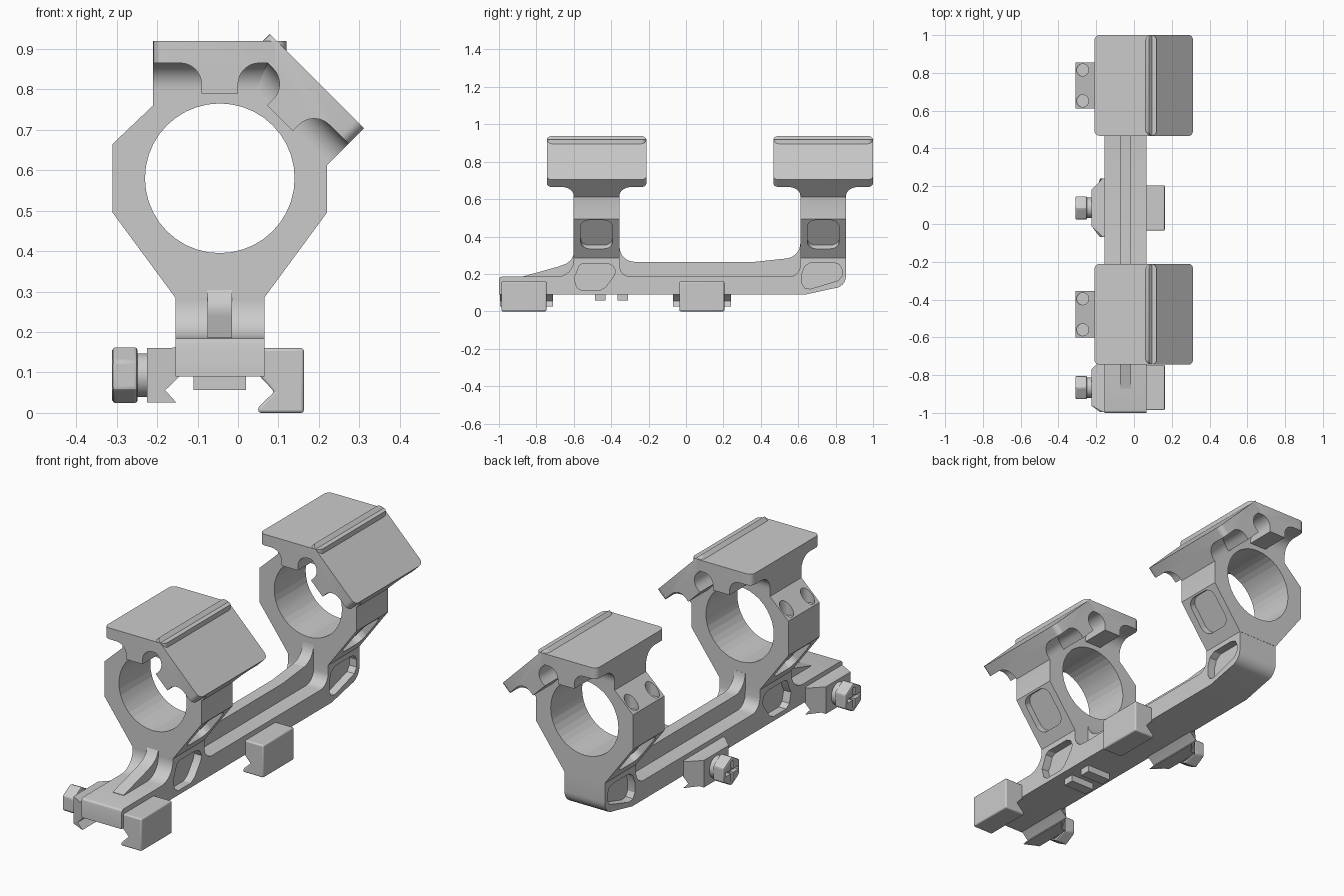
import bpy, bmesh, math
from mathutils import Matrix, Vector

if "Cube" in bpy.data.objects:
    bpy.data.objects.remove(bpy.data.objects["Cube"])

CX, CZ = -0.045, 0.58          # ring axis
RINGS = (-0.478, 0.7335)       # ring positions along y
CLAMPS = (-0.866, 0.085)       # clamp positions along y
HALF = 0.1225                  # half ring thickness


def arc(cx, cy, r, a0, a1, n=8):
    return [(cx + r * math.cos(math.radians(a0 + (a1 - a0) * i / n)),
             cy + r * math.sin(math.radians(a0 + (a1 - a0) * i / n))) for i in range(n + 1)]


def finish(name, bm, smooth=True):
    bmesh.ops.recalc_face_normals(bm, faces=bm.faces)
    me = bpy.data.meshes.new(name)
    bm.to_mesh(me)
    bm.free()
    ob = bpy.data.objects.new(name, me)
    bpy.context.collection.objects.link(ob)
    return shade(ob) if smooth else ob


def activate(ob):
    bpy.ops.object.select_all(action='DESELECT')
    ob.select_set(True)
    bpy.context.view_layer.objects.active = ob


def shade(ob):
    activate(ob)
    bpy.ops.object.shade_smooth_by_angle(angle=math.radians(28))
    return ob


def prism_bm(pts, axis, a, b):
    """Extrude a profile: axis 'y' takes (x, z) points, axis 'x' takes (y, z) points."""
    bm = bmesh.new()
    vs = [bm.verts.new((p, a, q) if axis == 'y' else (a, p, q)) for p, q in pts]
    f = bm.faces.new(vs)
    ext = bmesh.ops.extrude_face_region(bm, geom=[f])
    d = Vector((0, b - a, 0) if axis == 'y' else (b - a, 0, 0))
    bmesh.ops.translate(bm, vec=d, verts=[g for g in ext['geom'] if isinstance(g, bmesh.types.BMVert)])
    return bm


def prism(name, pts, axis, a, b, smooth=True):
    return finish(name, prism_bm(pts, axis, a, b), smooth)


def cylinder(name, r, depth, center, rot=None, n=32, smooth=True):
    bm = bmesh.new()
    m = Matrix.Translation(center) @ (rot or Matrix())
    bmesh.ops.create_cone(bm, cap_ends=True, segments=n, radius1=r, radius2=r, depth=depth, matrix=m)
    return finish(name, bm, smooth)


def box(name, size, m, round_axis=None, r=0.0):
    bm = bmesh.new()
    bmesh.ops.create_cube(bm, size=1, matrix=Matrix.Diagonal((*size, 1)))
    if round_axis is not None:
        es = [e for e in bm.edges
              if abs((e.verts[0].co - e.verts[1].co).normalized()[round_axis]) > 0.9]
        bmesh.ops.bevel(bm, geom=es, offset=r, segments=5, profile=0.5, affect='EDGES')
    bm.transform(m)
    return finish(name, bm, False)


def cut(ob, cutters):
    for c in cutters:
        c.hide_render = True
        mod = ob.modifiers.new('cut', 'BOOLEAN')
        mod.operation, mod.solver, mod.object = 'DIFFERENCE', 'EXACT', c
        activate(ob)
        bpy.ops.object.modifier_apply(modifier=mod.name)
        bpy.data.objects.remove(c)
    return shade(ob)


def bevel(ob, width, segments=3):
    mod = ob.modifiers.new('bevel', 'BEVEL')
    mod.width, mod.segments, mod.limit_method = width, segments, 'ANGLE'
    return ob


RX = Matrix.Rotation(math.pi / 2, 4, 'X')
RY = Matrix.Rotation(math.pi / 2, 4, 'Y')

# base beam with feet under both rings
beam = [(-1, 0.09), (0.64, 0.09), (0.79, 0.123)] + arc(0.79, 0.188, 0.065, -75, 0, 5)
beam += [(0.855, 0.285), (0.611, 0.285)] + arc(0.551, 0.245, 0.06, 0, -90)
beam += arc(-0.295, 0.245, 0.06, 270, 180) + [(-0.3555, 0.285), (-0.6005, 0.285)]
beam += arc(-0.69, 0.275, 0.09, 0, -90) + arc(-0.985, 0.17, 0.015, 90, 180, 3)
base = prism('base_beam', beam, 'x', -0.155, 0.065)
front_pocket = [(-0.61, .18), (-0.597, .205), (-0.57, .245), (-0.55, .257), (-0.42, .257), (-0.39, .243),
                (-0.376, .215), (-0.385, .19), (-0.43, .13), (-0.46, .112), (-0.56, .112), (-0.585, .13)]
front_pocket = [(y + 0.012 if y < -0.59 else y, z) for y, z in front_pocket]
rear_pocket = [(.62, .15), (.62, .2), (.635, .24), (.665, .26), (.79, .26), (.82, .25),
               (.833, .225), (.833, .19), (.815, .165), (.665, .12), (.635, .125)]
cut(base, [prism('pocket_cutter', p, 'x', x - 0.04, x + 0.04, False)
           for p in (front_pocket, rear_pocket) for x in (-0.155, 0.065)])

# narrow stiffening ribs along the beam
prism('front_rib', [(-0.87, .15), (-0.87, .187), (-0.68, .24), (-0.64, .255), (-0.615, .275),
                    (-0.60, .305), (-0.59, .305), (-0.59, .15)], 'x', -0.075, -0.015)
prism('center_rib', [(-0.37, .15), (-0.37, .345)] + arc(-0.275, 0.345, 0.08, 180, 270)
      + [(0.37, .265), (0.54, .283)] + arc(0.531, 0.363, 0.08, -83, 0) + [(0.62, .363), (0.62, .15)],
      'x', -0.075, -0.015)

# recoil lugs
for y in (-0.458, -0.338):
    box('recoil_lug', (0.13, 0.055, 0.05), Matrix.Translation((CX, y, 0.082)))

# ring outline relative to the ring axis in x
outline = [(-.11, .285), (.11, .285), (.265, .495), (.265, .615), (.272, .637), (.29, .654), (.318, .665),
           (.325, .68), (.115, .89), (-.165, .89), (-.165, .76), (-.265, .665), (-.265, .495)]
# rail plate profile (u across, r from the ring axis)
half_plate = [(.165, .34), (.165, .285), (.098, .285)] + arc(.098, .232, .053, 90, 180) + [(.045, .21)]
plate_profile = half_plate + [(-u, r) for u, r in reversed(half_plate)]
# flare between ring and plate (y, r)
half_flare = [(HALF, .2)] + arc(HALF + .065, .22, .065, 180, 90) + [(HALF + .065, .30)]
flare_profile = half_flare + [(-y, r) for y, r in reversed(half_flare)]

for yc in RINGS:
    ring = prism('scope_ring', [(CX + x, z) for x, z in outline], 'y', yc - HALF, yc + HALF)
    cutters = [cylinder('bore_cutter', 0.185, 1, (CX, yc, CZ), RX, 40, False)]
    # sloped lightening pockets
    for s in (-1, 1):
        m = (Matrix.Translation((CX + s * 0.2045, yc, 0.41))
             @ Matrix.Rotation(s * math.atan2(0.155, 0.21), 4, 'Y'))
        cutters.append(box('pocket_cutter', (0.07, 0.17, 0.19), m, 0, 0.045))
    # screw holes on the left shoulder
    for dy in (-0.082, 0.082):
        cutters.append(cylinder('screw_cutter', 0.032, 0.2, (-0.272, yc + dy, 0.755), n=24, smooth=False))
    cut(ring, cutters)

    # top plate and its copy turned 45 degrees about the ring axis
    for name, angle, u0, u1 in (('top_plate', 0, -.165, .12), ('offset_plate', 45, -.12, .165)):
        m = Matrix.Translation((CX, yc, CZ)) @ Matrix.Rotation(math.radians(angle), 4, 'Y')
        bm = prism_bm(plate_profile, 'y', -0.2665, 0.2665)
        es = [e for e in bm.edges if all(abs(abs(v.co.x) - .165) < 1e-4 for v in e.verts)
              and abs(e.verts[0].co.z - e.verts[1].co.z) > 0.01]
        bmesh.ops.bevel(bm, geom=es, offset=0.028, segments=5, profile=0.5, affect='EDGES')
        bm.transform(m)
        finish(name, bm)
        bm = prism_bm(flare_profile, 'x', u0, u1)
        bm.transform(m)
        finish(name + '_flare', bm)

for yc in CLAMPS:
    # fixed right jaw
    jaw = prism('fixed_jaw', [(.05, .16), (.163, .16), (.163, 0), (.05, 0), (.05, .014), (.09, .052), (.05, .095)],
                'y', yc - 0.12, yc + 0.12)
    bevel(jaw, 0.01)

    # moving left jaw, narrowing outwards
    bm = prism_bm([(-.225, .16), (-.165, .16), (-.13, .17), (-.13, .10), (-.145, .09), (-.18, .056),
                   (-.153, .026), (-.2, .026), (-.225, .026)], 'y', -0.155, 0.155)
    for v in bm.verts:
        if v.co.x < -0.19:
            v.co.y *= 0.62
        v.co.y = max(v.co.y + yc, -0.995)
    finish('moving_jaw', bm)

    # washer and slotted hex nut
    cylinder('clamp_washer', 0.054, 0.05, (-0.235, yc, 0.093), RY)
    hexrot = RY @ Matrix.Rotation(math.radians(30), 4, 'Z')
    nut = cylinder('clamp_nut', 0.071, 0.063, (-0.2795, yc, 0.093), hexrot, 6)
    bevel(nut, 0.008, 2)
    activate(nut)
    bpy.ops.object.modifier_apply(modifier='bevel')
    cut(nut, [box('slot_cutter', (0.04, *s), Matrix.Translation((-0.31, yc, 0.093)))
              for s in ((0.1, 0.018), (0.018, 0.1))])
